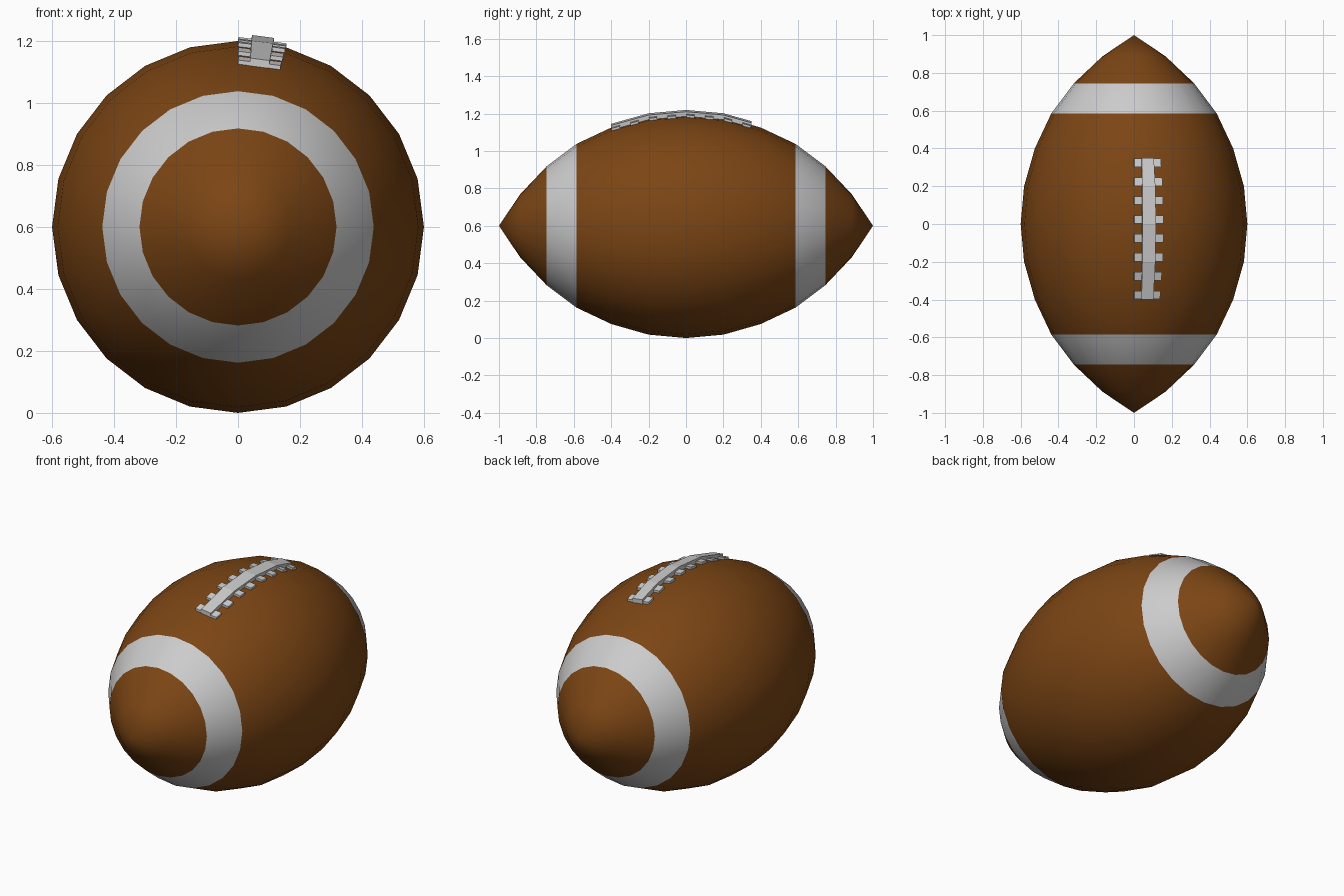
import bpy, bmesh
from math import sin, cos, pi
from mathutils import Vector

if "Cube" in bpy.data.objects:
    bpy.data.objects.remove(bpy.data.objects["Cube"])

SEG = 24
CZ = 0.6
# (y, radius) from the middle to the tip
HALF = [(0, 0.6), (0.2, 0.582), (0.4, 0.525), (0.585, 0.438), (0.745, 0.318), (0.887, 0.168), (1.0, 0)]
PROFILE = [(-y, r) for y, r in HALF[:0:-1]] + HALF


def material(name, color):
    m = bpy.data.materials.new(name)
    m.diffuse_color = color
    m.use_nodes = True
    m.node_tree.nodes["Principled BSDF"].inputs["Base Color"].default_value = m.diffuse_color
    return m


leather = material("brown_leather", (0.2, 0.06, 0.007, 1))
white = material("white", (0.8, 0.8, 0.8, 1))


def finish(name, bm, mats):
    bmesh.ops.recalc_face_normals(bm, faces=bm.faces[:])
    me = bpy.data.meshes.new(name)
    bm.to_mesh(me)
    bm.free()
    for m in mats:
        me.materials.append(m)
    ob = bpy.data.objects.new(name, me)
    bpy.context.collection.objects.link(ob)
    return ob


def radius(y):
    for (y0, r0), (y1, r1) in zip(PROFILE, PROFILE[1:]):
        if y0 <= y <= y1:
            return r0 + (r1 - r0) * (y - y0) / (y1 - y0)


def ring_point(y, r, i):
    a = 2 * pi * i / SEG
    return Vector((r * sin(a), y, CZ + r * cos(a)))


# Ball body: profile spun about the y axis, with two white stripes
bm = bmesh.new()
rings = []
for y, r in PROFILE:
    n = SEG if r > 0 else 1
    rings.append([bm.verts.new(ring_point(y, r, i)) for i in range(n)])
for (a, b), (p, q) in zip(zip(rings, rings[1:]), zip(PROFILE, PROFILE[1:])):
    stripe = 0.585 < abs(p[0] + q[0]) / 2 < 0.745
    for i in range(SEG):
        j = (i + 1) % SEG
        quad = [a[i % len(a)], a[j % len(a)], b[j % len(b)], b[i % len(b)]]
        f = bm.faces.new(list(dict.fromkeys(quad)))
        f.material_index = int(stripe)
body = finish("ball_body", bm, [leather, white])
bpy.context.view_layer.objects.active = body
body.select_set(True)
bpy.ops.object.shade_smooth_by_angle()


# Laces: raised blocks that follow the body panel just right of the top
def lace(name, t0, t1, ys, height):
    bm = bmesh.new()
    up = Vector((sin(pi / SEG), 0, cos(pi / SEG)))
    sections = []
    for y in ys:
        r = radius(y)
        left, right = ring_point(y, r, 0), ring_point(y, r, 1)
        a, b = left.lerp(right, t0), left.lerp(right, t1)
        sections.append([bm.verts.new(p) for p in
                         (a - up * 0.005, b - up * 0.005, b + up * height, a + up * height)])
    for s, e in zip(sections, sections[1:]):
        for i in range(4):
            j = (i + 1) % 4
            bm.faces.new([s[i], s[j], e[j], e[i]])
    bm.faces.new(sections[0])
    bm.faces.new(sections[-1])
    finish(name, bm, [])


lace("lace_strip", 0.27, 0.73, [-0.4, -0.2, 0, 0.2, 0.35], 0.025)
for k in range(8):
    y = -0.4 + 0.1 * k
    lace(f"cross_lace_{k + 1}", 0, 1, [y + 0.002, y + 0.046], 0.013)
